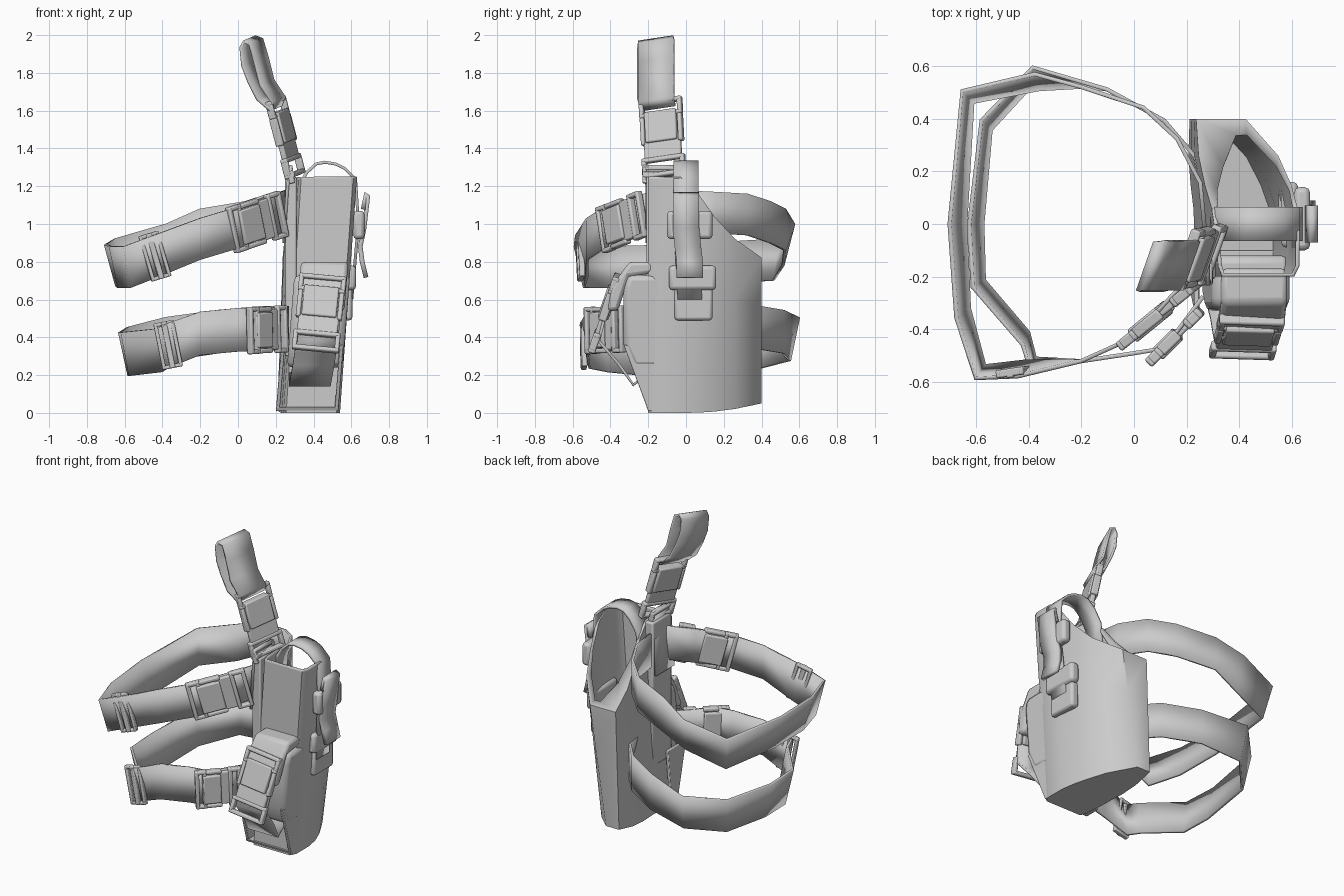
import bpy, bmesh, math
from mathutils import Vector, Matrix

cube = bpy.data.objects.get("Cube")
if cube:
    bpy.data.objects.remove(cube)

grey = bpy.data.materials.new("matte grey")
grey.use_nodes = True
grey.diffuse_color = (0.6, 0.6, 0.6, 1)
grey.node_tree.nodes["Principled BSDF"].inputs["Base Color"].default_value = (0.6, 0.6, 0.6, 1)
X, Y, Z = Vector((1, 0, 0)), Vector((0, 1, 0)), Vector((0, 0, 1))


def finish(name, bm, bevel=0, solid=0, angle=35):
    bmesh.ops.recalc_face_normals(bm, faces=bm.faces)
    mesh = bpy.data.meshes.new(name)
    bm.to_mesh(mesh)
    bm.free()
    obj = bpy.data.objects.new(name, mesh)
    bpy.context.collection.objects.link(obj)
    mesh.materials.append(grey)
    if solid:
        mod = obj.modifiers.new("thickness", "SOLIDIFY")
        mod.thickness = solid
        mod.offset = -1
    if bevel:
        mod = obj.modifiers.new("soft edges", "BEVEL")
        mod.width = bevel
        mod.segments = 2
    bpy.ops.object.select_all(action="DESELECT")
    obj.select_set(True)
    bpy.context.view_layer.objects.active = obj
    bpy.ops.object.shade_smooth_by_angle(angle=math.radians(angle))
    return obj


def add_box(bm, frame, centre, size):
    scale = Matrix.Diagonal((*size, 1))
    bmesh.ops.create_cube(bm, size=1, matrix=frame @ Matrix.Translation(centre) @ scale)


def frame_at(centre, along, across):
    """Local axes: along the webbing, across it, and out of its face."""
    u = Vector(along).normalized()
    v = Vector(across)
    v = (v - u * v.dot(u)).normalized()
    m = Matrix((u, v, u.cross(v))).transposed().to_4x4()
    m.translation = Vector(centre)
    return m


def box(name, low, high, bevel=0.01):
    bm = bmesh.new()
    low, high = Vector(low), Vector(high)
    add_box(bm, Matrix.Identity(4), (low + high) / 2, high - low)
    return finish(name, bm, bevel)


def prism(name, profile, x0, x1, bevel=0.01, lean=0.08):
    """Side profile in y, z stretched across x, drifting inward toward the ground."""
    bm = bmesh.new()
    a, b = [[bm.verts.new((x - lean * (0.75 - z), y, z)) for y, z in profile] for x in (x0, x1)]
    bm.faces.new(a)
    bm.faces.new(b)
    for i in range(len(a)):
        j = (i + 1) % len(a)
        bm.faces.new((a[i], a[j], b[j], b[i]))
    return finish(name, bm, bevel)


def ribbon(name, path, width, across=Z, closed=False, lean=0, thick=0.016):
    """Flat webbing; lean tips the upper edge away from the leg."""
    bm = bmesh.new()
    rows = []
    for p in path:
        p = Vector(p)
        tip = Vector((p.x + 0.2, p.y, 0)).normalized() * lean * (p.x < -0.3)
        half = Vector(across).normalized() * width / 2 + tip
        rows.append([bm.verts.new(p + half * s) for s in (-1, 1)])
    for a, b in zip(rows, rows[1:] + rows[:1] if closed else rows[1:]):
        bm.faces.new((a[0], b[0], b[1], a[1]))
    return finish(name, bm, 0, thick)


def add_ring(bm, m, u0, u1, width, bar=0.025, deep=0.04):
    for u in (u0, u1):
        add_box(bm, m, (u, 0, 0), (bar, width, deep))
    for s in (-1, 1):
        add_box(bm, m, ((u0 + u1) / 2, s * (width - bar) / 2, 0), (u1 - u0, bar, deep))


def buckle(name, centre, along, across, length, width):
    bm = bmesh.new()
    m = frame_at(centre, along, across)
    add_box(bm, m, (-length * 0.14, 0, 0), (length * 0.4, width * 0.74, 0.06))
    add_box(bm, m, (length * 0.14, 0, 0), (length * 0.34, width * 0.86, 0.03))
    add_ring(bm, m, -length * 0.47, -length * 0.3, width)
    add_ring(bm, m, length * 0.28, length * 0.48, width)
    for s in (-1, 1):
        add_box(bm, m, (-length * 0.1, s * width * 0.44, 0), (length * 0.36, width * 0.1, 0.045))
    return finish(name, bm, 0.008)


def slider(name, centre, along, across, length, width):
    bm = bmesh.new()
    m = frame_at(centre, along, across)
    add_ring(bm, m, -length / 2, length / 2, width, 0.02, 0.03)
    add_box(bm, m, (0, 0, 0.006), (0.03, width, 0.028))
    return finish(name, bm, 0.006)


# Holster shell: one outline lofted down, with a scooped rim turned in at the back
outline = [(0.335, -0.2), (0.61, -0.2), (0.63, -0.16), (0.63, -0.03), (0.63, 0.06), (0.62, 0.15),
           (0.59, 0.26), (0.49, 0.4), (0.25, 0.4), (0.26, 0.26), (0.28, 0.15), (0.3, 0.06),
           (0.31, -0.03), (0.32, -0.16)]
rim = [(-0.2, 1.25), (-0.03, 1.25), (0.06, 1.18), (0.15, 1.05), (0.26, 0.93), (0.4, 0.83)]


def rim_height(y):
    for (y0, z0), (y1, z1) in zip(rim, rim[1:]):
        if y <= y1:
            return z0 + (z1 - z0) * (y - y0) / (y1 - y0)
    return rim[-1][1]


bm = bmesh.new()
rings = []
for t, inset in ((0, 0), (0.3, 0), (0.65, 0), (0.99, 0), (1, 1)):
    ring = []
    for x, y in outline:
        back = max(0, y) / 0.4
        z = rim_height(y) * t + 0.05 * (1 - t) * back ** 2
        drift = 0.09 + 0.1 * back if x > 0.4 else 0.08 - 0.04 * back
        px = x - drift * (1 - z / 1.25)
        turn = inset * back * (0.75 if x < 0.4 else 0.15)
        ring.append(bm.verts.new((px + (0.44 - px) * turn, y - 0.06 * inset * back, z)))
    rings.append(ring)
for a, b in zip(rings, rings[1:]):
    for i in range(len(a)):
        j = (i + 1) % len(a)
        bm.faces.new((a[i], a[j], b[j], b[i]))
bm.faces.new(rings[0])
finish("holster_shell", bm, 0, 0.015, 50)

# Leg straps
ribbon("upper_leg_strap",
       [(0.28, -0.05, 1.07), (0.26, 0.16, 1.06), (0.17, 0.33, 1.05), (0.04, 0.45, 1.01),
        (-0.2, 0.53, 0.97), (-0.37, 0.55, 0.89), (-0.64, 0.49, 0.81), (-0.68, 0, 0.78),
        (-0.66, -0.34, 0.77), (-0.59, -0.57, 0.77), (-0.43, -0.56, 0.83), (-0.2, -0.53, 0.92),
        (0, -0.44, 0.98), (0.14, -0.29, 1.03), (0.26, -0.16, 1.07)], 0.22, lean=0.03)
ribbon("lower_leg_strap",
       [(0.27, 0.1, 0.45), (0.24, 0.26, 0.45), (0.12, 0.4, 0.45), (-0.1, 0.52, 0.43),
        (-0.38, 0.58, 0.39), (-0.57, 0.38, 0.34), (-0.61, 0, 0.31), (-0.6, -0.23, 0.31),
        (-0.42, -0.44, 0.33), (-0.39, -0.54, 0.35), (-0.2, -0.53, 0.42),
        (0, -0.5, 0.44), (0.12, -0.48, 0.44), (0.27, -0.28, 0.45)], 0.23, lean=0.025)

# Hardware on the leg straps
buckle("upper_leg_buckle", (0.1, -0.34, 1.01), (0.27, 0.22, 0.09), Z, 0.36, 0.25)
buckle("lower_leg_buckle", (0.155, -0.43, 0.44), (0.2, 0.2, 0.01), Z, 0.27, 0.25)
slider("upper_slider", (-0.44, -0.56, 0.83), (0.2, 0.03, 0.06), Z, 0.09, 0.25)
slider("lower_slider", (-0.37, -0.54, 0.36), (0.2, 0.01, 0.04), Z, 0.09, 0.25)

# Belt hanger on the leg side, its loop turned slightly outward
turned = (0.07, 0.2, 0.03)
box("hanger_panel", (0.25, -0.21, 0.3), (0.31, -0.01, 1.25))
ribbon("belt_loop",
       [(0.06, -0.16, 1.985), (0.1, -0.16, 1.97), (0.13, -0.16, 1.87), (0.16, -0.16, 1.75),
        (0.22, -0.16, 1.66), (0.2, -0.15, 1.61), (0.13, -0.16, 1.67), (0.08, -0.16, 1.77),
        (0.05, -0.16, 1.85), (0.04, -0.16, 1.95)], 0.2, turned, closed=True)
buckle("hanger_buckle", (0.25, -0.125, 1.46), (0.1, 0.02, -0.38), turned, 0.42, 0.24)
ribbon("hanger_lower_webbing", [(0.29, -0.14, 1.31), (0.27, -0.12, 1.2), (0.25, -0.12, 0.9)], 0.19, Y)
slider("hanger_slider", (0.28, -0.13, 1.26), (0.03, 0, -0.2), Y, 0.07, 0.2)

# Retention strap over the mouth, with keepers on the outer side
ribbon("retention_strap",
       [(0.29, 0, 1.02), (0.31, 0, 1.2), (0.36, 0, 1.28), (0.41, 0, 1.325), (0.46, 0, 1.335),
        (0.52, 0, 1.325), (0.57, 0, 1.3), (0.63, 0, 1.24), (0.645, 0, 1), (0.61, 0.02, 0.6)], 0.13, Y)
ribbon("strap_flap",
       [(0.65, 0, 1.08), (0.67, 0, 1.17), (0.7, 0, 1.15), (0.68, 0, 0.98), (0.66, 0.01, 0.88),
        (0.67, 0.02, 0.8), (0.69, 0.02, 0.72)], 0.14, Y, thick=0.025)
box("upper_keeper", (0.61, -0.1, 0.92), (0.67, 0.14, 1.07), 0.02)
box("lower_keeper", (0.56, -0.09, 0.65), (0.625, 0.16, 0.78), 0.02)
box("strap_end", (0.55, -0.06, 0.49), (0.605, 0.14, 0.66), 0.015)

# Front pouch with its flap, buckle and bottom channel
prism("front_pouch", [(-0.12, 0.73), (-0.31, 0.73), (-0.33, 0.66), (-0.33, 0.36), (-0.28, 0.24),
                      (-0.12, 0.24)], 0.3, 0.595, 0.03)
prism("pouch_flap", [(-0.17, 0.8), (-0.3, 0.8), (-0.4, 0.66), (-0.42, 0.54), (-0.36, 0.54),
                     (-0.3, 0.72), (-0.17, 0.74)], 0.33, 0.58, 0.02)
for side, x in (("right", 0.26), ("left", 0.57)):
    prism(side + "_channel_wall", [(-0.33, 0.36), (-0.2, 0.01), (-0.14, 0.01), (-0.14, 0.36)],
          x, x + 0.02, 0.004)
prism("channel_floor", [(-0.21, 0.03), (-0.2, 0.01), (-0.1, 0.01), (-0.1, 0.03)], 0.26, 0.59, 0.004)
buckle("pouch_buckle", (0.43, -0.43, 0.53), (-0.04, -0.13, -0.38), X, 0.42, 0.25)
ribbon("pouch_strap",
       [(0.46, -0.3, 0.79), (0.45, -0.4, 0.66), (0.42, -0.47, 0.38), (0.41, -0.42, 0.32),
        (0.4, -0.36, 0.25), (0.38, -0.28, 0.14), (0.38, -0.2, 0.2)], 0.22, X)
